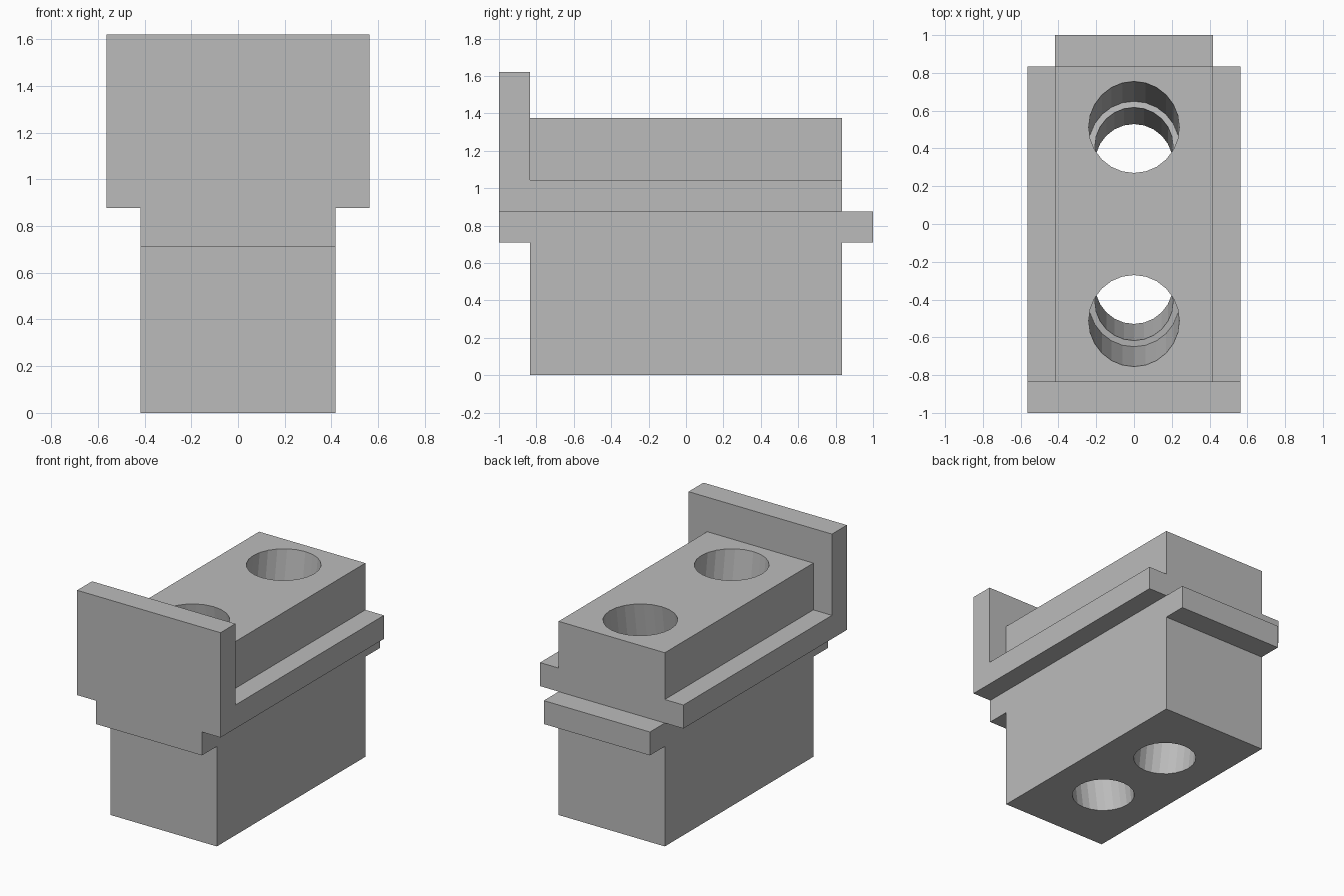
import bpy, bmesh, math

cube = bpy.data.objects.get("Cube")
if cube:
    bpy.data.objects.remove(cube, do_unlink=True)

grey = bpy.data.materials.new("plain grey")
grey.use_nodes = True
colour = (0.5, 0.5, 0.5, 1)
grey.diffuse_color = colour
grey.node_tree.nodes["Principled BSDF"].inputs["Base Color"].default_value = colour


def make_object(name, bm):
    bmesh.ops.recalc_face_normals(bm, faces=bm.faces)
    mesh = bpy.data.meshes.new(name)
    bm.to_mesh(mesh)
    bm.free()
    mesh.materials.append(grey)
    obj = bpy.data.objects.new(name, mesh)
    bpy.context.collection.objects.link(obj)
    return obj


def extrude_side(name, profile, half_width):
    """Extrude a (y, z) outline symmetrically along x."""
    bm = bmesh.new()
    face = bm.faces.new([bm.verts.new((-half_width, y, z)) for y, z in profile])
    out = bmesh.ops.extrude_face_region(bm, geom=[face])
    moved = [v for v in out["geom"] if isinstance(v, bmesh.types.BMVert)]
    bmesh.ops.translate(bm, verts=moved, vec=(2 * half_width, 0, 0))
    return make_object(name, bm)


def turned(name, profile, sides):
    """Closed solid of revolution from (radius, z) pairs."""
    bm = bmesh.new()
    rings = [[bm.verts.new((r * math.cos(2 * math.pi * i / sides),
                            r * math.sin(2 * math.pi * i / sides), z))
              for i in range(sides)] for r, z in profile]
    for low, high in zip(rings, rings[1:]):
        for i in range(sides):
            j = (i + 1) % sides
            bm.faces.new((low[i], low[j], high[j], high[i]))
    bm.faces.new(rings[0])
    bm.faces.new(rings[-1])
    return make_object(name, bm)


def combine(target, tool, operation):
    mod = target.modifiers.new(operation.lower(), 'BOOLEAN')
    mod.operation = operation
    mod.solver = 'EXACT'
    mod.object = tool
    bpy.context.view_layer.update()
    graph = bpy.context.evaluated_depsgraph_get()
    result = bpy.data.meshes.new_from_object(target.evaluated_get(graph))
    target.modifiers.clear()
    target.data = result
    bpy.data.objects.remove(tool, do_unlink=True)


# Main block with a lip at each end
END, BODY = 1.0, 0.833
LIP_LOW, LIP_TOP, TOP = 0.71, 0.876, 1.375
block = extrude_side("slotted_block", [
    (-BODY, 0), (BODY, 0), (BODY, LIP_LOW), (END, LIP_LOW), (END, LIP_TOP),
    (BODY, LIP_TOP), (BODY, TOP), (-BODY, TOP), (-BODY, LIP_TOP),
    (-END, LIP_TOP), (-END, LIP_LOW), (-BODY, LIP_LOW)], 0.417)

# Wide flange with the upright end plate
flange = extrude_side("flange_and_end_plate", [
    (-END, LIP_TOP), (BODY, LIP_TOP), (BODY, 1.043), (-BODY, 1.043),
    (-BODY, 1.62), (-END, 1.62)], 0.563)
combine(block, flange, 'UNION')

# Two stepped holes leaning towards each other at the bottom
for side in (1, -1):
    cutter = turned("hole_cutter", [(0.207, -1), (0.207, 0), (0.24, 0), (0.24, 1)], 24)
    cutter.hide_render = True
    cutter.location = (0, side * 0.412, 0.657)
    cutter.rotation_euler = (-side * math.atan(0.14), 0, 0)
    combine(block, cutter, 'DIFFERENCE')
